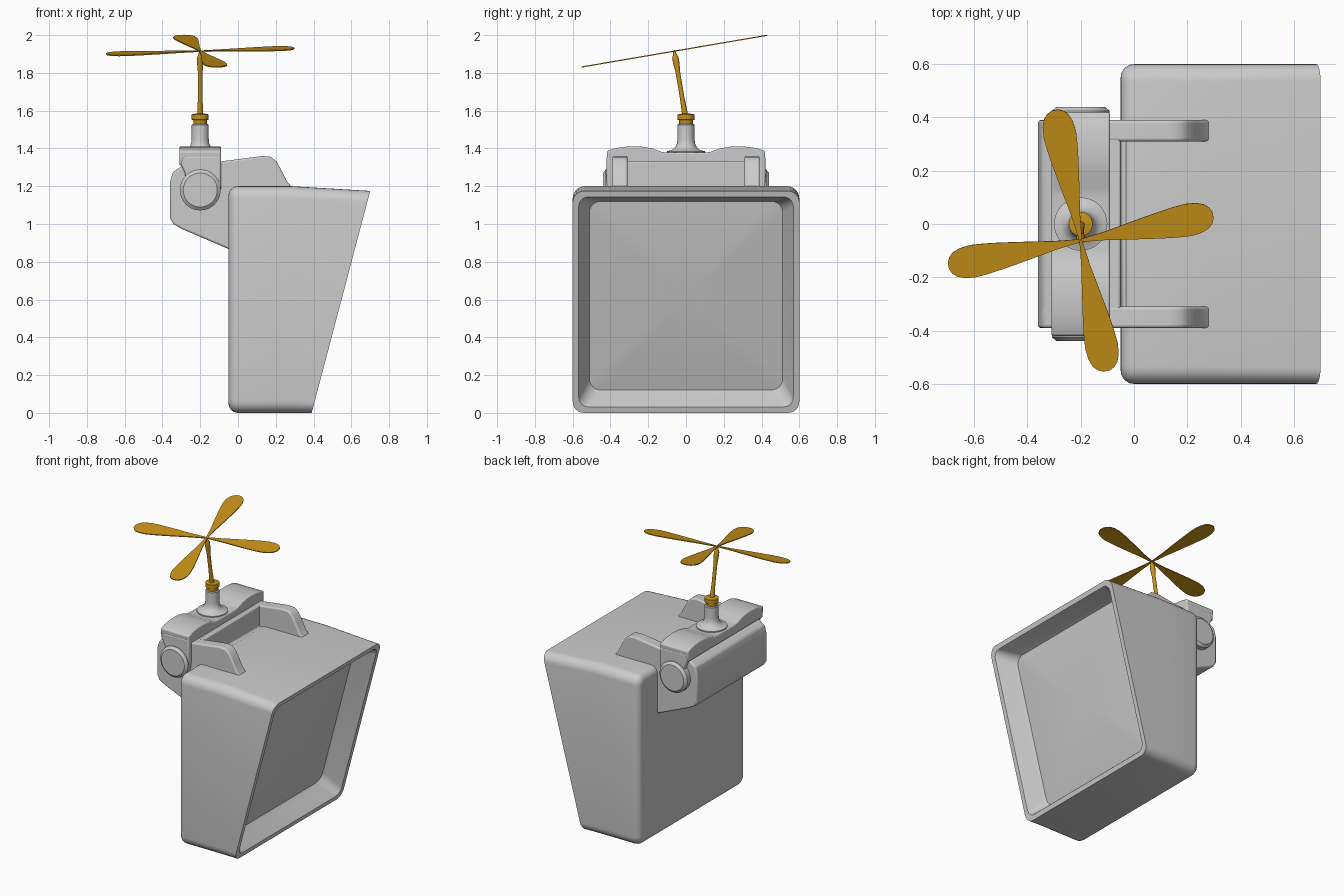
import bpy, bmesh
from math import sin, cos, pi, radians
from mathutils import Matrix, Vector

if "Cube" in bpy.data.objects:
    bpy.data.objects.remove(bpy.data.objects["Cube"])

gold = bpy.data.materials.new("gold")
gold.diffuse_color = (0.58, 0.29, 0.01, 1)
gold.use_nodes = True
gold.node_tree.nodes["Principled BSDF"].inputs["Base Color"].default_value = gold.diffuse_color


def loft(name, rings, mat=None, bevel=0.0, segs=3):
    """Skin a list of equal-length closed rings and cap both ends."""
    bm = bmesh.new()
    vr = [[bm.verts.new(p) for p in r] for r in rings]
    n = len(vr[0])
    for a, b in zip(vr, vr[1:]):
        for i in range(n):
            j = (i + 1) % n
            bm.faces.new((a[i], a[j], b[j], b[i]))
    bm.faces.new(vr[0])
    bm.faces.new(vr[-1])
    bmesh.ops.recalc_face_normals(bm, faces=bm.faces)
    me = bpy.data.meshes.new(name)
    bm.to_mesh(me)
    bm.free()
    ob = bpy.data.objects.new(name, me)
    bpy.context.collection.objects.link(ob)
    if mat:
        me.materials.append(mat)
    if bevel:
        m = ob.modifiers.new("bevel", 'BEVEL')
        m.width, m.segments, m.limit_method = bevel, segs, 'ANGLE'
        m.angle_limit = radians(40)
    bpy.ops.object.select_all(action='DESELECT')
    bpy.context.view_layer.objects.active = ob
    ob.select_set(True)
    bpy.ops.object.shade_smooth_by_angle(angle=radians(35))
    return ob


def prism_y(name, pts, y0, y1, bevel=0.01):
    return loft(name, [[(x, y, z) for x, z in pts] for y in (y0, y1)], bevel=bevel)


def lathe(name, prof, base, direction=(0, 0, 1), mat=None, n=32):
    """Revolve (radius, height) points about an axis starting at base."""
    rot = Vector(direction).to_track_quat('Z', 'Y').to_matrix().to_4x4()
    m = Matrix.Translation(base) @ rot
    return loft(name, [[m @ Vector((r * cos(2 * pi * i / n), r * sin(2 * pi * i / n), h))
                        for i in range(n)] for r, h in prof], mat)


def rounded(hy, z0, z1, r, xf, n=6):
    """Rounded rectangle facing x; xf gives x from z."""
    ring = []
    for k, (cy, cz) in enumerate([(hy - r, z1 - r), (r - hy, z1 - r),
                                  (r - hy, z0 + r), (hy - r, z0 + r)]):
        for i in range(n + 1):
            a = pi / 2 * (k + i / n)
            y, z = cy + r * cos(a), cz + r * sin(a)
            ring.append((xf(z), y, z))
    return ring


# Housing: rounded back, seam, hood with slanted opening, recess and domed lens
R = 0.05
rings = []
for i in range(7):
    a = pi / 2 * i / 6
    d = R * (1 - sin(a))
    x = -0.05 + R * (1 - cos(a))
    rings.append(rounded(0.6 - d, d, 1.2 - d, 0.065 - d * 0.8, lambda z, x=x: x))
rings.append(rounded(0.6, 0, 1.2, 0.065, lambda z: 0.285))
slope = 0.31 / 1.175


def front(inset, depth=0.0, r=0.05):
    dz = depth * 0.255
    return rounded(0.6 - inset, inset + dz, 1.175 - inset + dz, r,
                   lambda z: 0.39 + slope * (z - dz) - depth * 0.967)


rings += [front(0, 0, 0.06), front(0.032), front(0.038, 0.01),
          front(0.075, 0.11, 0.06), front(0.088, 0.13, 0.06)]
edge = rings[-1]
mid = sum((Vector(p) for p in edge), Vector()) / len(edge)
out = Vector((0.967, 0, -0.255))
for s in (0.95, 0.8, 0.6, 0.4, 0.2, 0.04):
    rings.append([mid + (Vector(p) - mid) * s + out * 0.025 * (1 - s * s) for p in edge])
loft("lamp_housing", rings)

# Mounting bracket: solid rear block and two side arms
rear = [(-0.02, 0.855), (-0.30, 0.975), (-0.34, 0.998), (-0.36, 1.03), (-0.36, 1.22),
        (-0.345, 1.275), (-0.30, 1.305)]
prism_y("bracket_block", rear + [(-0.05, 1.335), (-0.05, 1.19), (-0.02, 1.19)], -0.385, 0.385)
arm = rear + [(-0.1, 1.33), (0.13, 1.36), (0.175, 1.355), (0.205, 1.33), (0.235, 1.275),
              (0.26, 1.225), (0.285, 1.195), (0.25, 1.1)]
for s, side in ((-1, "front"), (1, "back")):
    prism_y("bracket_arm_" + side, arm, min(s * .31, s * .39), max(s * .31, s * .39))
    # Saddle lug beside the arm
    prism_y("saddle_lug_" + side, [(-0.09, 1.18), (-0.09, 1.36), (-0.29, 1.36), (-0.305, 1.32),
                                   (-0.28, 1.27), (-0.28, 1.18)],
            min(s * .36, s * .42), max(s * .36, s * .42))

# Hinge pin
lathe("hinge_pin", [(0.09, 0), (0.108, 0.015), (0.108, 0.865), (0.09, 0.88)],
      (-0.2, -0.44, 1.18), (0, 1, 0), n=40)

# Saddle plate with a hump on either side of the post
half = [(0.10, 1.378), (0.13, 1.382), (0.18, 1.4), (0.23, 1.409), (0.28, 1.411),
        (0.33, 1.408), (0.38, 1.4), (0.42, 1.385), (0.415, 1.31)]
prof = half + [(-y, z) for y, z in reversed(half)]
loft("saddle_plate", [[(x, y, z) for y, z in prof] for x in (-0.31, -0.09)], bevel=0.008)

# Post with flared foot
lathe("post", [(0.1, 1.36), (0.1, 1.385), (0.075, 1.392), (0.058, 1.405), (0.048, 1.425),
               (0.045, 1.45), (0.045, 1.525), (0.04, 1.53)], (-0.2, 0, 0))

# Gold collar and leaning shaft
lathe("collar", [(0.036, 1.525), (0.037, 1.55), (0.045, 1.552), (0.045, 1.58), (0.025, 1.584)],
      (-0.2, 0, 0), mat=gold)
hub = Vector((-0.2, -0.062, 1.915))
foot = Vector((-0.2, -0.002, 1.56))
lathe("shaft", [(0.016, 0), (0.012, 0.12), (0.012, 0.24), (0.017, 0.3), (0.017, 0.325),
                (0.009, 0.345), (0.004, 0.365)], foot, hub - foot, gold, 20)

# Four propeller blades on a tilted plane
upper = [(0.0, 0.005), (0.1, 0.017), (0.2, 0.034), (0.3, 0.05), (0.36, 0.058), (0.41, 0.062),
         (0.45, 0.058), (0.48, 0.047), (0.497, 0.031), (0.506, 0.012)]
outline = upper + [(u, -v) for u, v in reversed(upper)]
for k in range(4):
    m = (Matrix.Translation(hub) @ Matrix.Rotation(radians(9.7), 4, 'X')
         @ Matrix.Rotation(radians(11 + 90 * k), 4, 'Z'))
    loft(f"propeller_blade_{k + 1}",
         [[m @ Vector((u, v, w)) for u, v in outline] for w in (-0.003, 0.003)], gold)
